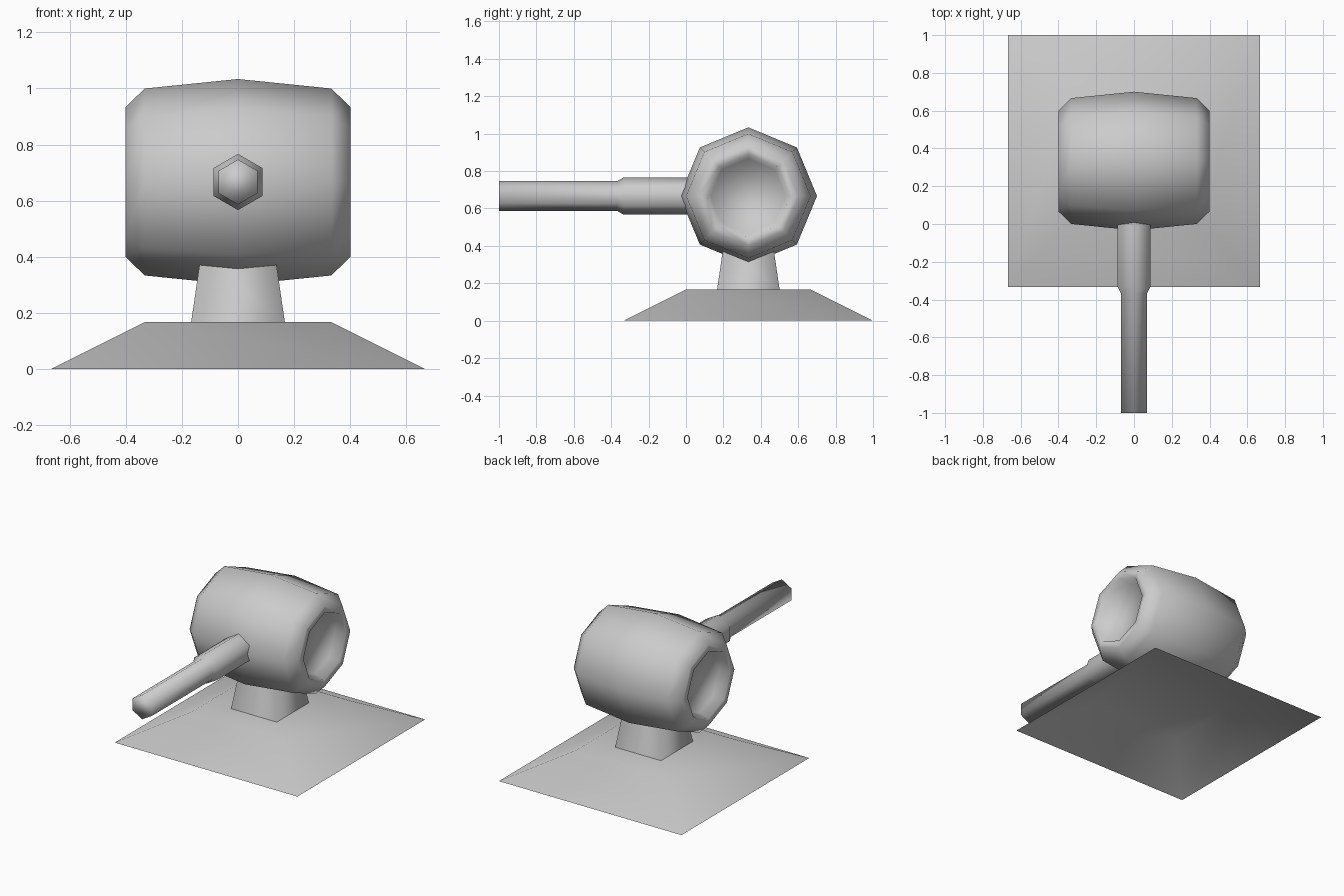
import bpy, bmesh
from math import sin, cos, pi, sqrt
from mathutils import Matrix

if "Cube" in bpy.data.objects:
    bpy.data.objects.remove(bpy.data.objects["Cube"])

CENTRE_Y, AXIS_Z = 1 / 3, 2 / 3


def loft(name, sides, rings, axis, origin, turn=0.0, caps=(True, True)):
    """Skin regular polygons (position along axis, radius), outward facing."""
    place = {
        'X': lambda t, a, b: (t, a, b),
        'Y': lambda t, a, b: (a, t, b),
        'Z': lambda t, a, b: (a, b, t),
    }[axis]
    bm = bmesh.new()
    loops = []
    for t, r in rings:
        angles = [turn + 2 * pi * i / sides for i in range(sides)]
        loops.append([bm.verts.new(place(t, r * sin(a), r * cos(a))) for a in angles])
    for low, high in zip(loops, loops[1:]):
        for i in range(sides):
            j = (i + 1) % sides
            bm.faces.new((low[i], low[j], high[j], high[i]))
    ends = [bm.faces.new(loops[0]), bm.faces.new(loops[-1])]
    bmesh.ops.transform(bm, matrix=Matrix.Translation(origin), verts=bm.verts)
    bmesh.ops.recalc_face_normals(bm, faces=bm.faces)
    # Leave hidden ends open
    bmesh.ops.delete(bm, geom=[f for f, keep in zip(ends, caps) if not keep],
                     context='FACES_ONLY')
    for f in bm.faces:
        f.smooth = True
    mesh = bpy.data.meshes.new(name)
    bm.to_mesh(mesh)
    bm.free()
    obj = bpy.data.objects.new(name, mesh)
    bpy.context.collection.objects.link(obj)
    return obj


# Square base, hollow underneath, and neck: radius is half width times root two
R2 = sqrt(2)
loft("base", 4, [(0, 0.667 * R2), (0.167, 0.333 * R2)], 'Z', (0, CENTRE_Y, 0),
     pi / 4, caps=(False, True))
loft("neck", 4, [(0.167, 0.167 * R2), (0.4, 0.133 * R2)], 'Z', (0, CENTRE_Y, 0),
     pi / 4, caps=(False, False))

# Octagonal barrel head with recessed ends, half profile mirrored along x
half = [(0.333, 0.333), (0.4, 0.267), (0.4, 0.222), (0.333, 0.2)]
profile = [(-x, r) for x, r in reversed(half)] + [(0, 0.367)] + half
loft("head", 8, profile, 'X', (0, CENTRE_Y, AXIS_Z))

# Hexagonal handle with a thicker sleeve next to the head
loft("handle", 6, [(-1, 0.08), (-0.367, 0.08), (-0.333, 0.1), (0.05, 0.1)],
     'Y', (0, 0, AXIS_Z), caps=(True, False))
